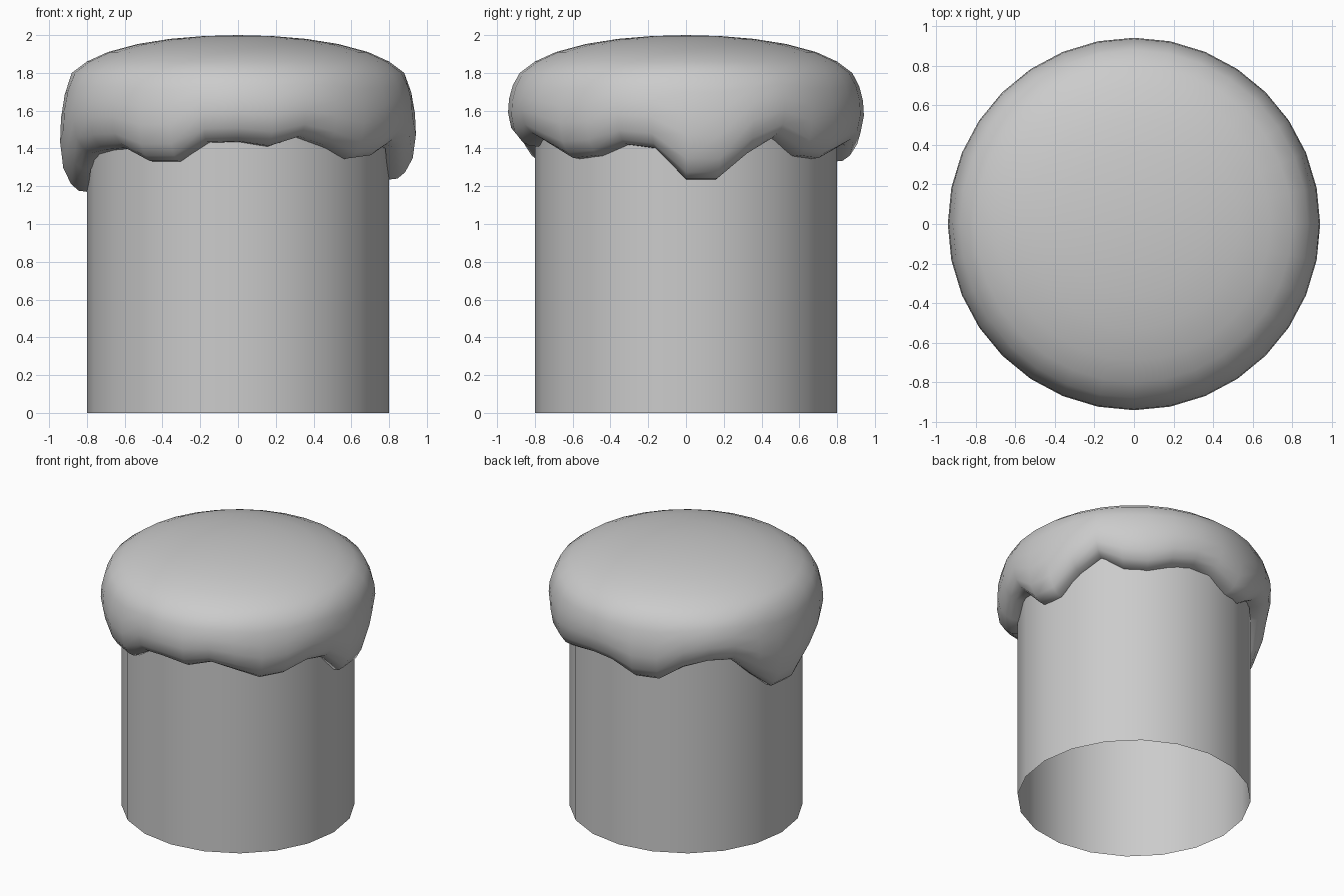
import bpy, bmesh, math

if "Cube" in bpy.data.objects:
    bpy.data.objects.remove(bpy.data.objects["Cube"])


def lathe(name, rings, sides, apex=None):
    """Skin a stack of rings; each ring is a function k -> (radius, z)."""
    bm = bmesh.new()
    rows = []
    for ring in rings:
        row = []
        for k in range(sides):
            a = 2 * math.pi * k / sides
            r, z = ring(k)
            row.append(bm.verts.new((r * math.cos(a), r * math.sin(a), z)))
        rows.append(row)
    for lo, hi in zip(rows, rows[1:]):
        for k in range(sides):
            n = (k + 1) % sides
            bm.faces.new((lo[k], lo[n], hi[n], hi[k]))
    if apex is not None:
        top = bm.verts.new((0, 0, apex))
        for k in range(sides):
            bm.faces.new((rows[-1][k], rows[-1][(k + 1) % sides], top))
    mesh = bpy.data.meshes.new(name)
    bm.to_mesh(mesh)
    bm.free()
    ob = bpy.data.objects.new(name, mesh)
    bpy.context.collection.objects.link(ob)
    bpy.context.view_layer.objects.active = ob
    ob.select_set(True)
    bpy.ops.object.shade_smooth_by_angle(angle=math.radians(60))
    ob.select_set(False)
    return ob


# Cake body: open round wall, its top hidden by the icing
lathe("cake_body", [lambda k: (0.8, 0.0), lambda k: (0.8, 1.6)], 20)

# Height of the dripping icing edge, counter-clockwise from +x
drip = [1.235, 1.235, 1.37, 1.46, 1.36, 1.345, 1.39, 1.42,
        1.41, 1.33, 1.33, 1.43, 1.47, 1.46, 1.31, 1.175,
        1.17, 1.29, 1.37, 1.39, 1.40, 1.33, 1.33, 1.43,
        1.435, 1.41, 1.46, 1.41, 1.345, 1.36, 1.42, 1.40]

# Icing sides: radius and share of the way from drip edge to shoulder
SHOULDER = 1.80
side = [(0.795, 0.0), (0.845, 0.01), (0.885, 0.07), (0.925, 0.2),
        (0.942, 0.42), (0.937, 0.62), (0.917, 0.82), (0.88, 1.0)]
# Icing dome: radius and height
dome = [(0.80, 1.86), (0.69, 1.91), (0.53, 1.953), (0.36, 1.98), (0.18, 1.995)]

rings = [lambda k, r=r, t=t: (r, drip[k] + t * (SHOULDER - drip[k])) for r, t in side]
rings += [lambda k, r=r, z=z: (r, z) for r, z in dome]
lathe("icing", rings, 32, apex=2.0)
